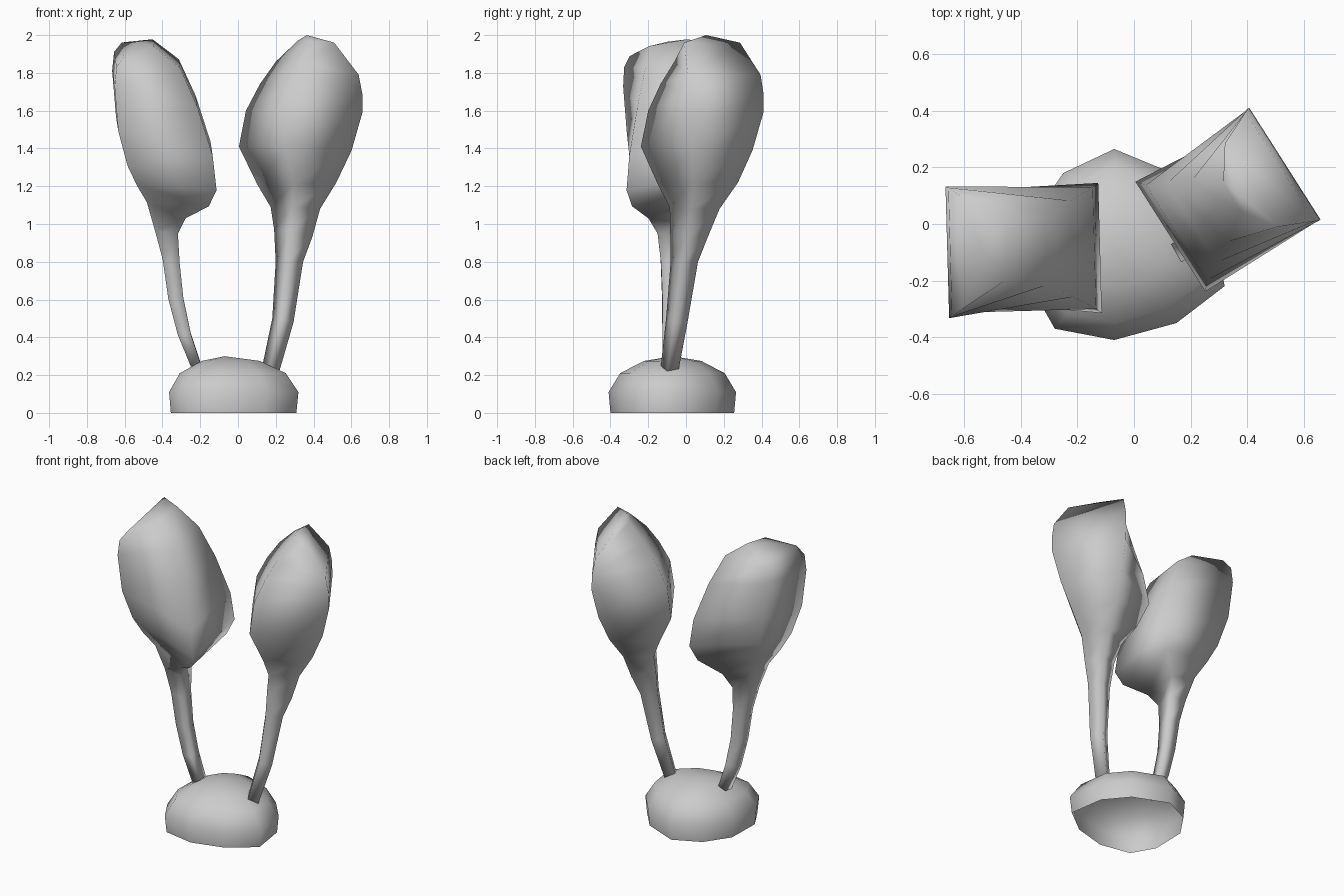
import bpy, bmesh, math


def loft(name, rings, apex, cap_start):
    """Skin equal-sized point rings, close the end with a fan to the apex."""
    bm = bmesh.new()
    loops = [[bm.verts.new(p) for p in ring] for ring in rings]
    n = len(loops[0])
    for a, b in zip(loops, loops[1:]):
        for i in range(n):
            j = (i + 1) % n
            bm.faces.new((a[i], a[j], b[j], b[i]))
    tip = bm.verts.new(apex)
    for i in range(n):
        bm.faces.new((loops[-1][i], loops[-1][(i + 1) % n], tip))
    if cap_start:
        bm.faces.new(loops[0][::-1])
    bmesh.ops.recalc_face_normals(bm, faces=bm.faces[:])
    for f in bm.faces:
        f.smooth = True
    mesh = bpy.data.meshes.new(name)
    bm.to_mesh(mesh)
    bm.free()
    obj = bpy.data.objects.new(name, mesh)
    bpy.context.collection.objects.link(obj)
    return obj


def stalk(name, origin, angle, roll, sections, apex):
    """Four-sided stalk and bulb. Section: inner r, z, half width; outer r, z, half width; shift."""
    ex, ey = math.cos(angle), math.sin(angle)

    def place(r, s, z):
        return (origin[0] + r * ex - s * ey, origin[1] + r * ey + s * ex, z + roll * s)

    rings = []
    for ri, zi, wi, ro, zo, wo, c in sections:
        rings.append([place(ri, c - wi, zi), place(ro, c - wo, zo),
                      place(ro, c + wo, zo), place(ri, c + wi, zi)])
    loft(name, rings, place(apex[0], 0, apex[1]), True)


# Left stalk with its boxy, outward leaning bulb
stalk("left_stalk", (-0.13, -0.085), math.radians(181.6), -0.18, [
    (0.07, 0.27, 0.035, 0.12, 0.25, 0.035, 0),
    (0.12, 0.42, 0.035, 0.19, 0.42, 0.035, 0),
    (0.16, 0.61, 0.035, 0.24, 0.61, 0.035, 0),
    (0.18, 0.80, 0.042, 0.27, 0.82, 0.042, 0),
    (0.19, 0.96, 0.06, 0.31, 0.97, 0.05, 0),
    (0.15, 1.05, 0.11, 0.355, 1.13, 0.085, 0),
    (0.03, 1.13, 0.20, 0.41, 1.23, 0.135, 0),
    (-0.01, 1.22, 0.23, 0.46, 1.34, 0.175, 0),
    (0.01, 1.40, 0.215, 0.51, 1.53, 0.215, 0),
    (0.09, 1.65, 0.17, 0.53, 1.77, 0.233, 0),
    (0.18, 1.85, 0.125, 0.52, 1.87, 0.228, 0),
    (0.32, 1.96, 0.10, 0.48, 1.925, 0.20, 0)], (0.40, 1.965))

# Right stalk with its more upright bulb
stalk("right_stalk", (0.12, -0.05), math.radians(32.5), 0, [
    (-0.01, 0.23, 0.035, 0.055, 0.215, 0.035, -0.06),
    (0.06, 0.50, 0.042, 0.14, 0.48, 0.042, -0.062),
    (0.10, 0.80, 0.055, 0.205, 0.80, 0.05, -0.046),
    (0.11, 0.97, 0.075, 0.26, 0.93, 0.065, -0.035),
    (0.12, 1.09, 0.105, 0.306, 1.08, 0.09, -0.015),
    (0.09, 1.21, 0.175, 0.386, 1.22, 0.14, 0),
    (0.01, 1.41, 0.23, 0.45, 1.39, 0.19, 0),
    (0.035, 1.60, 0.20, 0.49, 1.59, 0.233, 0),
    (0.10, 1.74, 0.165, 0.488, 1.69, 0.235, 0),
    (0.175, 1.86, 0.125, 0.47, 1.79, 0.228, 0),
    (0.27, 1.97, 0.06, 0.35, 1.96, 0.175, 0)], (0.29, 2.0))

# Hollow lumpy base dome, open underneath
outline = [(-0.07, 0.265), (0.16, 0.17), (0.285, 0.02), (0.32, -0.22), (0.15, -0.35),
           (-0.07, -0.41), (-0.28, -0.37), (-0.365, -0.22), (-0.36, 0.02), (-0.25, 0.18)]
cx, cy = -0.05, -0.07
levels = [(0.97, 0.0), (1.0, 0.11), (0.82, 0.21), (0.45, 0.275)]
loft("base_dome", [[(cx + (x - cx) * k, cy + (y - cy) * k, z) for x, y in outline]
                   for k, z in levels], (-0.07, -0.07, 0.30), False)
